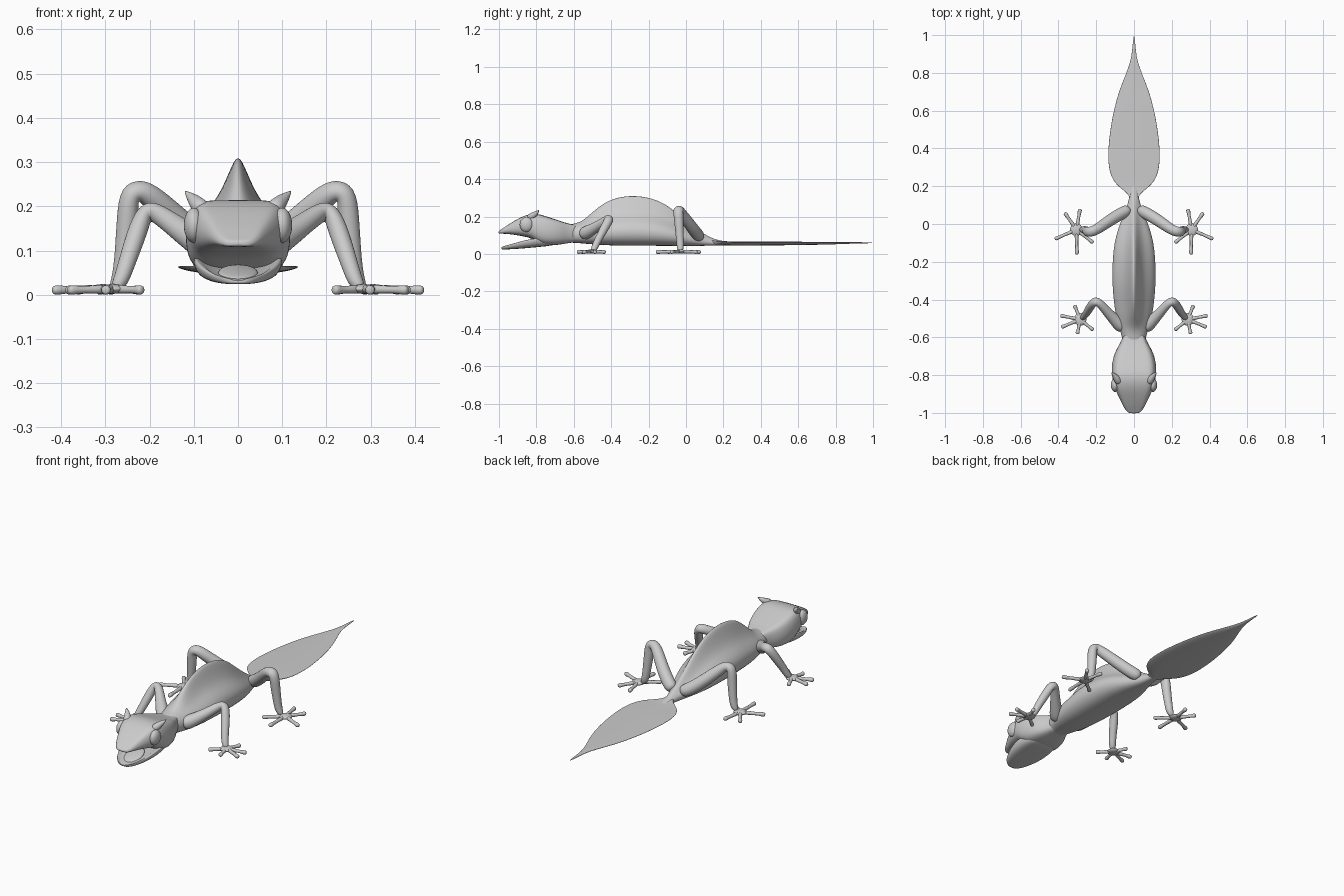
import bpy, bmesh
from mathutils import Vector

old = bpy.data.objects.get("Cube")
if old:
    bpy.data.objects.remove(old)

grey = bpy.data.materials.new("plain_grey")
grey.use_nodes = True
grey.diffuse_color = (0.6, 0.6, 0.6, 1)
grey.node_tree.nodes["Principled BSDF"].inputs["Base Color"].default_value = (0.6, 0.6, 0.6, 1)


def finish(name, bm, mirror=False, subdiv=2):
    bmesh.ops.recalc_face_normals(bm, faces=bm.faces)
    for f in bm.faces:
        f.smooth = True
    mesh = bpy.data.meshes.new(name)
    bm.to_mesh(mesh)
    bm.free()
    mesh.materials.append(grey)
    ob = bpy.data.objects.new(name, mesh)
    bpy.context.collection.objects.link(ob)
    if mirror:
        ob.modifiers.new("Mirror", "MIRROR").use_mirror_merge = False
    if subdiv:
        sub = ob.modifiers.new("Smooth", "SUBSURF")
        sub.levels = sub.render_levels = subdiv
    return ob


def skin_rings(bm, rings):
    rows = [[bm.verts.new(p) for p in ring] for ring in rings]
    n = len(rows[0])
    for a, b in zip(rows, rows[1:]):
        for i in range(n):
            bm.faces.new((a[i], a[(i + 1) % n], b[(i + 1) % n], b[i]))
    bm.faces.new(rows[0])
    bm.faces.new(rows[-1])


def loft(name, stations, section, other=None):
    """Stations are (y, half width, bottom, top, blend towards other section)."""
    rings = []
    for y, w, lo, hi, *blend in stations:
        half = section
        if other:
            half = [Vector(a).lerp(Vector(b), blend[0]) for a, b in zip(section, other)]
        pts = [(p[0] * w, y, lo + p[1] * (hi - lo)) for p in half]
        rings.append(pts + [(-x, y, z) for x, y, z in pts[-2:0:-1]])
    bm = bmesh.new()
    skin_rings(bm, rings)
    return finish(name, bm)


def tube(bm, points, radii, sides=8):
    pts = [Vector(p) for p in points]
    rings = []
    for i, (p, r) in enumerate(zip(pts, radii)):
        before, after = pts[max(i - 1, 0)], pts[min(i + 1, len(pts) - 1)]
        t = ((p - before).normalized() + (after - p).normalized()).normalized()
        # A sideways reference keeps the rings from twisting
        u = t.cross(Vector((0.35, 1, 0.1)) if abs(t.y) < 0.8 else Vector((0, 0, 1))).normalized()
        if rings:
            u = last - t * last.dot(t)
            u.normalize()
        last = u
        v = t.cross(u)
        from math import cos, sin, tau
        rings.append([p + r * (cos(tau * k / sides) * u + sin(tau * k / sides) * v)
                      for k in range(sides)])
    skin_rings(bm, rings)


def ellipsoid(bm, centre, scale):
    made = bmesh.ops.create_uvsphere(bm, u_segments=20, v_segments=12, radius=1)["verts"]
    bmesh.ops.scale(bm, vec=scale, verts=made)
    bmesh.ops.translate(bm, vec=centre, verts=made)


# Body with a thin raised back ridge
round_section = [(0, 0), (.6, .02), (.93, .22), (1, .5), (.9, .75), (.65, .92), (.35, .99), (0, 1)]
ridge_section = [(0, 0), (.65, .02), (.97, .16), (1, .33), (.8, .47), (.42, .6), (.17, .84), (0, 1.01)]
loft("body", [
    (-.68, .05, .06, .15, 0), (-.6, .064, .06, .16, 0), (-.55, .08, .055, .178, .3),
    (-.5, .095, .05, .23, .7), (-.43, .107, .045, .291, 1), (-.35, .115, .043, .319, 1),
    (-.27, .118, .042, .325, 1), (-.18, .115, .042, .311, 1), (-.1, .106, .042, .272, 1),
    (-.03, .088, .042, .21, .9), (.04, .06, .042, .15, .7), (.1, .034, .043, .105, .4),
    (.16, .022, .046, .074, 0), (.22, .015, .048, .068, 0)], round_section, ridge_section)

# Leaf shaped tail
leaf_section = [(0, 0), (.5, .1), (.9, .5), (1, .85), (.9, .88), (.5, .93), (0, 1)]
loft("leaf_tail", [
    (.1, .018, .046, .09), (.15, .022, .045, .074), (.18, .06, .045, .07),
    (.215, .104, .045, .068), (.27, .134, .044, .068), (.35, .143, .044, .068),
    (.45, .137, .045, .067), (.57, .118, .046, .066), (.68, .09, .048, .065),
    (.77, .055, .05, .064), (.84, .025, .053, .064), (.9, .011, .055, .063),
    (1.0, .003, .057, .062)], leaf_section)

# Head with a flat crown and the upper jaw
head_section = [(0, 0), (.6, 0), (.9, .12), (1, .4), (.97, .68), (.84, .95), (.5, .96), (0, .97)]
loft("head", [
    (-.56, .05, .065, .155), (-.62, .066, .06, .162), (-.67, .1, .05, .18),
    (-.73, .118, .044, .2), (-.785, .121, .05, .219), (-.825, .115, .085, .22),
    (-.87, .104, .094, .207), (-.92, .08, .103, .178), (-.965, .058, .108, .149),
    (-.99, .042, .108, .13), (-1.003, .024, .11, .122)], head_section)

# Dropped lower jaw with a hollow floor
jaw_section = [(0, 0), (.7, 0), (.93, .35), (1, 1), (.87, 1.02), (.66, .55), (0, .45)]
loft("lower_jaw", [
    (-.7, .085, .045, .08), (-.79, .106, .037, .088), (-.86, .1, .03, .074),
    (-.92, .08, .026, .057), (-.96, .058, .024, .046), (-.98, .036, .024, .04),
    (-.988, .018, .026, .036)], jaw_section)

bm = bmesh.new()
ellipsoid(bm, (0, 0, 0), (.045, .065, .009))
tongue = finish("tongue", bm, subdiv=0)
tongue.location = (0, -.89, .05)
tongue.rotation_euler.x = .25

# Eyes
bm = bmesh.new()
ellipsoid(bm, (.1, -.853, .157), (.023, .037, .04))
finish("eyes", bm, mirror=True, subdiv=1)

# Pointed brows
bm = bmesh.new()
tube(bm, [(.076, -.845, .188), (.093, -.815, .207), (.108, -.796, .222), (.121, -.786, .235)],
     [.024, .02, .011, .001])
finish("brow_horns", bm, mirror=True, subdiv=1)

# Legs
bm = bmesh.new()
tube(bm, [(.05, -.56, .1), (.1, -.51, .125), (.155, -.45, .165), (.19, -.41, .189),
          (.212, -.41, .186), (.232, -.44, .13), (.252, -.473, .07), (.265, -.49, .03), (.28, -.5, .012)],
     [.045, .034, .026, .026, .027, .025, .021, .02, .011])
finish("front_legs", bm, mirror=True)

bm = bmesh.new()
tube(bm, [(.02, .08, .085), (.07, .055, .11), (.135, .015, .165), (.19, -.025, .217),
          (.22, -.04, .238), (.246, -.042, .23), (.25, -.038, .17), (.258, -.033, .09),
          (.266, -.03, .035), (.285, -.03, .012)],
     [.035, .036, .034, .031, .029, .03, .027, .023, .022, .011])
finish("hind_legs", bm, mirror=True)


# Feet with five splayed toes ending in round pads
def feet(name, palm, tips):
    bm = bmesh.new()
    centre = Vector(palm)
    ellipsoid(bm, centre, (.034, .034, .011))
    for x, y in tips:
        tip = Vector((x, y, .0105))
        path = [centre.lerp(tip, f) for f in (.1, .45, .72, .88, .97, 1)]
        tube(bm, path, [.013, .0095, .0085, .0125, .011, .005])
    finish(name, bm, mirror=True, subdiv=1)


feet("front_feet", (.285, -.505, .013),
     [(.315, -.43), (.39, -.485), (.385, -.547), (.3, -.583), (.215, -.562)])
feet("hind_feet", (.305, -.03, .013),
     [(.285, .08), (.367, .06), (.42, -.08), (.302, -.162), (.215, -.1)])
